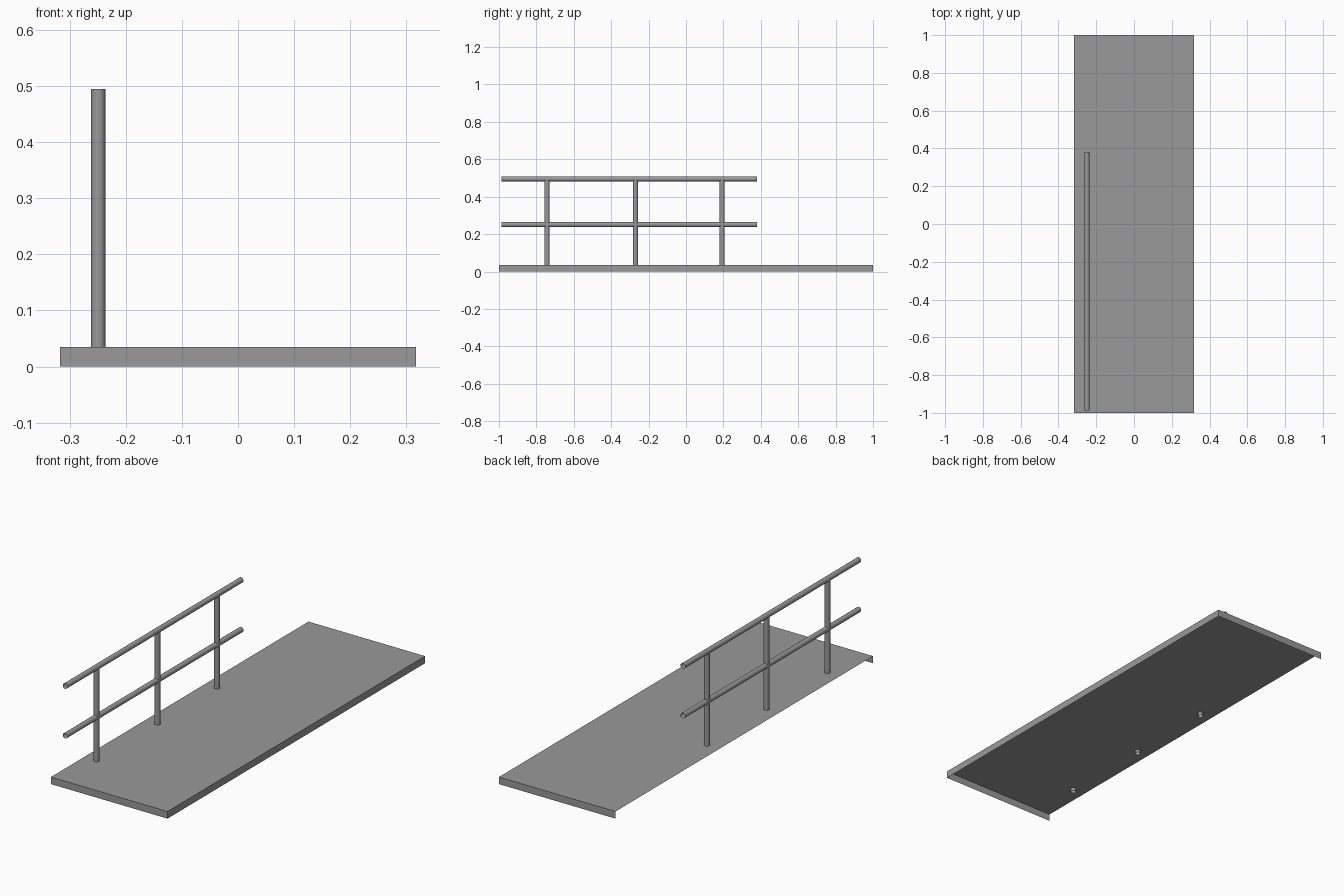
import bpy
import bmesh
from math import pi, radians
from mathutils import Matrix, Vector

cube = bpy.data.objects.get("Cube")
if cube:
    bpy.data.objects.remove(cube, do_unlink=True)

GREY = (0.32, 0.32, 0.32, 1.0)
grey = bpy.data.materials.new("plain grey")
grey.use_nodes = True
grey.diffuse_color = GREY
grey.node_tree.nodes["Principled BSDF"].inputs["Base Color"].default_value = GREY

HALF_WIDTH = 0.317
DECK_TOP = 0.035
RAIL_X = -0.249
RADIUS = 0.013
RAIL_HEIGHTS = {"middle_rail": 0.251, "top_rail": 0.495}
RAIL_ENDS = (-0.987, 0.38)
POST_Y = {"front_post": -0.743, "middle_post": -0.27, "back_post": 0.193}
POST_BOTTOM = 0.02


def finish(name, bm):
    mesh = bpy.data.meshes.new(name)
    bm.to_mesh(mesh)
    bm.free()
    mesh.materials.append(grey)
    obj = bpy.data.objects.new(name, mesh)
    bpy.context.collection.objects.link(obj)
    return obj


def tube(name, start, end):
    """Open-ended round tube between two points."""
    start, end = Vector(start), Vector(end)
    axis = end - start
    turn = Vector((0, 0, 1)).rotation_difference(axis).to_matrix().to_4x4()
    bm = bmesh.new()
    bmesh.ops.create_cone(bm, cap_ends=False, segments=24, radius1=RADIUS,
                          radius2=RADIUS, depth=axis.length,
                          matrix=Matrix.Translation((start + end) / 2) @ turn)
    for face in bm.faces:
        face.smooth = True
    return finish(name, bm)


# Deck: a thin shell, open underneath and along the railing side
bm = bmesh.new()
bmesh.ops.create_cube(bm, size=1, matrix=Matrix.Translation((0, 0, DECK_TOP / 2))
                      @ Matrix.Diagonal((2 * HALF_WIDTH, 2, DECK_TOP, 1)))
bm.normal_update()
open_sides = [f for f in bm.faces if f.normal.z < -0.5 or f.normal.x < -0.5]
bmesh.ops.delete(bm, geom=open_sides, context='FACES')
finish("deck", bm)

# Posts pass a little way through the deck
for name, y in POST_Y.items():
    tube(name, (RAIL_X, y, POST_BOTTOM), (RAIL_X, y, RAIL_HEIGHTS["top_rail"]))

# Horizontal rails
for name, z in RAIL_HEIGHTS.items():
    tube(name, (RAIL_X, RAIL_ENDS[0], z), (RAIL_X, RAIL_ENDS[1], z))
